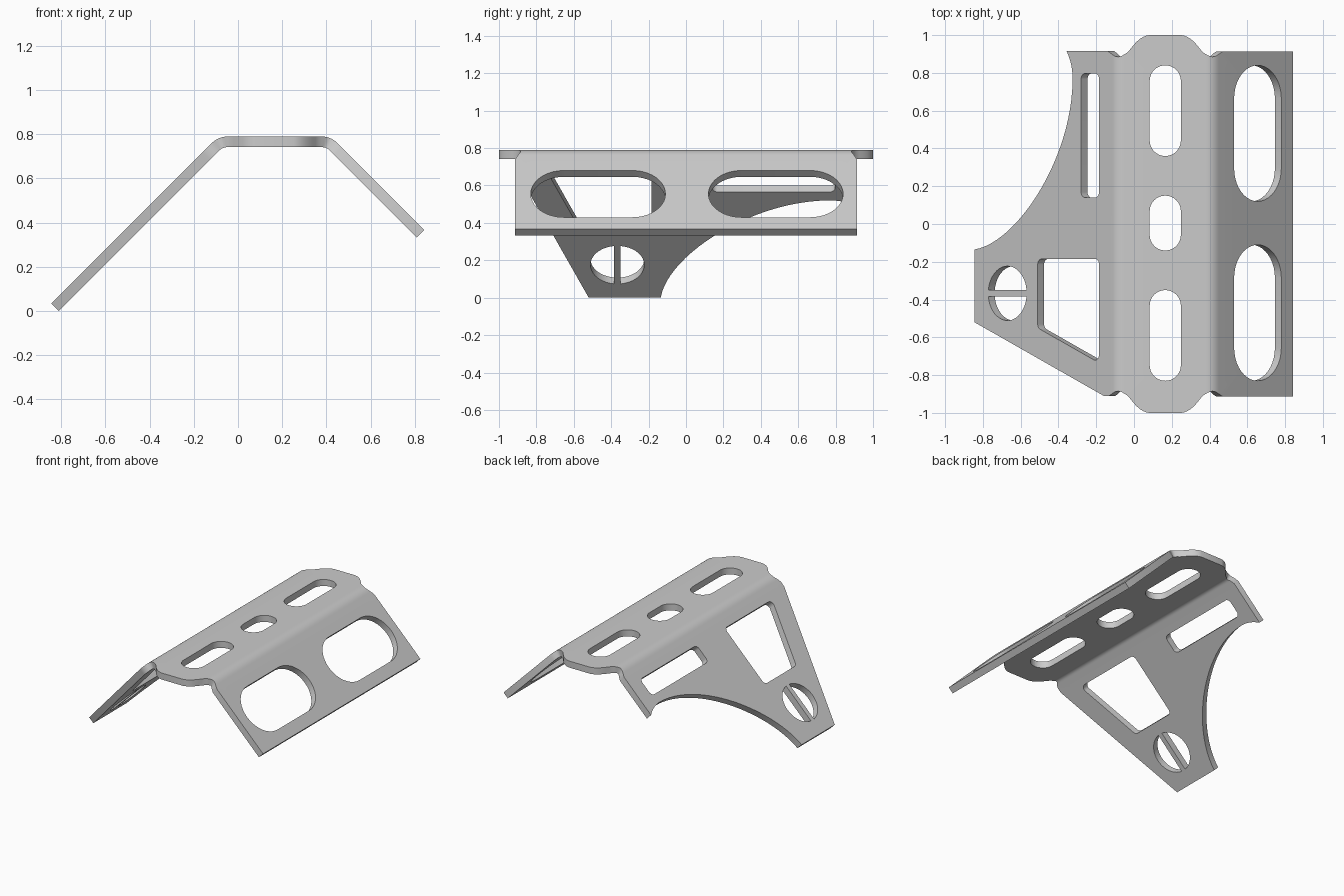
import bpy, bmesh
from math import sin, cos, tan, asin, pi, sqrt
from mathutils import Vector
from mathutils.geometry import interpolate_bezier

if "Cube" in bpy.data.objects:
    bpy.data.objects.remove(bpy.data.objects["Cube"])

TOP, R, T = 0.79, 0.10, 0.048           # top height, bend radius, sheet thickness
CL, CR = -0.0476, 0.3786                # where each bend starts
L45 = R * sin(pi / 4)
XL, XR = CL - L45, CR + L45             # where each bend ends
S2 = sqrt(2)
bm = bmesh.new()


def height(x):
    """Height of the outer sheet surface at x."""
    d = max(CL - x, x - CR, 0)
    if d <= L45:
        return TOP - R + sqrt(R * R - d * d)
    return TOP - R + L45 - (d - L45)


def bezier(a, b, c, d, n):
    pts = [Vector((*p, 0)) for p in (a, b, c, d)]
    return [(p.x, p.y) for p in interpolate_bezier(*pts, n)]


def rounded(corners, r, k=1.0):
    """Round-cornered polygon; k is the slope stretch of the panel along x."""
    ps = [Vector((x * k, y)) for x, y in corners]
    out = []
    for i, p in enumerate(ps):
        u = (ps[i - 1] - p).normalized()
        v = (ps[(i + 1) % len(ps)] - p).normalized()
        ang = u.angle(v)
        t = r / tan(ang / 2)
        h = t - 4 / 3 * tan((pi - ang) / 4) * r
        out += bezier(p + u * t, p + u * h, p + v * h, p + v * t, 11)
    return [(x / k, y) for x, y in out]


def slot(x0, x1, y0, y1, r, k=1.0):
    return rounded([(x0, y0), (x1, y0), (x1, y1), (x0, y1)], r, k)


def half_moon(cx, cy, r, gap, side):
    a0 = asin(gap / r)
    angles = [a0 + (pi - 2 * a0) * i / 20 for i in range(21)]
    return [(cx + r * cos(a) / S2, cy + side * r * sin(a)) for a in angles]


def panel(loops):
    """Fill an outline (first loop) with its holes, flat."""
    edges = []
    for loop in loops:
        pts = []
        for p in loop:
            if not pts or (Vector(p) - Vector(pts[-1])).length > 1e-4:
                pts.append(p)
        if (Vector(pts[0]) - Vector(pts[-1])).length < 1e-4:
            pts.pop()
        vs = [bm.verts.new((x, y, 0)) for x, y in pts]
        edges += [bm.edges.new((vs[i - 1], vs[i])) for i in range(len(vs))]
    bmesh.ops.triangle_fill(bm, edges=edges, use_beauty=True, normal=(0, 0, 1))


def bend(start, direction, n=6):
    """Curved strip with slightly notched ends."""
    rows = []
    for i in range(n + 1):
        x = start + direction * R * sin(pi / 4 * i / n)
        y = 0.90 - 0.015 * sin(pi * i / n)
        rows.append([bm.verts.new((x, s * y, 0)) for s in (-1, 1)])
    for a, b in zip(rows, rows[1:]):
        bm.faces.new((a[0], b[0], b[1], a[1]))


# Top plate with bulged ends and three slots
end = [(CL, 0.90), (CL + 0.015, 0.91)] + bezier((-0.02, 0.925), (0.01, 0.965), (0.04, 0.995), (0.08, 1.0), 8)
mid = (CL + CR) / 2
half = end + [(2 * mid - x, y) for x, y in reversed(end)]
panel([half + [(x, -y) for x, y in reversed(half)]] +
      [slot(0.083, 0.248, a, b, 0.0824) for a, b in ((0.36, 0.84), (-0.14, 0.15), (-0.83, -0.35))])

# Right flange with two wide slots
edge = [(XR, 0.90), (XR + 0.02, 0.913), (0.843, 0.913)]
panel([edge + [(x, -y) for x, y in reversed(edge)]] +
      [slot(0.53, 0.78, a, b, 0.1765, S2) for a, b in ((0.12, 0.84), (-0.83, -0.11))])

# Left flange with swept edge, window, narrow slot and split round hole
swept = (bezier((-0.845, -0.135), (-0.62, -0.10), (-0.325, 0.35), (-0.325, 0.77), 24) +
         bezier((-0.325, 0.77), (-0.325, 0.83), (-0.34, 0.88), (-0.357, 0.915), 8))
outline = swept + [(XL - 0.02, 0.915), (XL, 0.90), (XL, -0.90),
                   (XL - 0.015, -0.91), (-0.16, -0.91), (-0.845, -0.52)]
window = rounded([(-0.51, -0.185), (-0.185, -0.185), (-0.185, -0.735), (-0.51, -0.55)], 0.03, S2)
panel([outline, window, slot(-0.28, -0.185, 0.14, 0.797, 0.03, S2),
       half_moon(-0.67, -0.367, 0.144, 0.018, 1), half_moon(-0.67, -0.367, 0.144, 0.018, -1)])

# Bends joining the panels
bend(CL, -1)
bend(CR, 1)
bmesh.ops.remove_doubles(bm, verts=bm.verts, dist=1e-4)
for v in bm.verts:
    v.co.z = height(v.co.x)
bm.normal_update()
bmesh.ops.reverse_faces(bm, faces=[f for f in bm.faces if f.normal.z < 0])

# Thicken the folded sheet inward
mesh = bpy.data.meshes.new("folded_bracket")
bm.to_mesh(mesh)
bm.free()
bracket = bpy.data.objects.new("folded_bracket", mesh)
bpy.context.collection.objects.link(bracket)
bpy.context.view_layer.objects.active = bracket
bracket.select_set(True)
mod = bracket.modifiers.new("thickness", "SOLIDIFY")
mod.thickness = T
mod.offset = -1
mod.use_even_offset = True
bpy.ops.object.modifier_apply(modifier=mod.name)
bpy.ops.object.shade_smooth_by_angle(angle=pi / 6)
